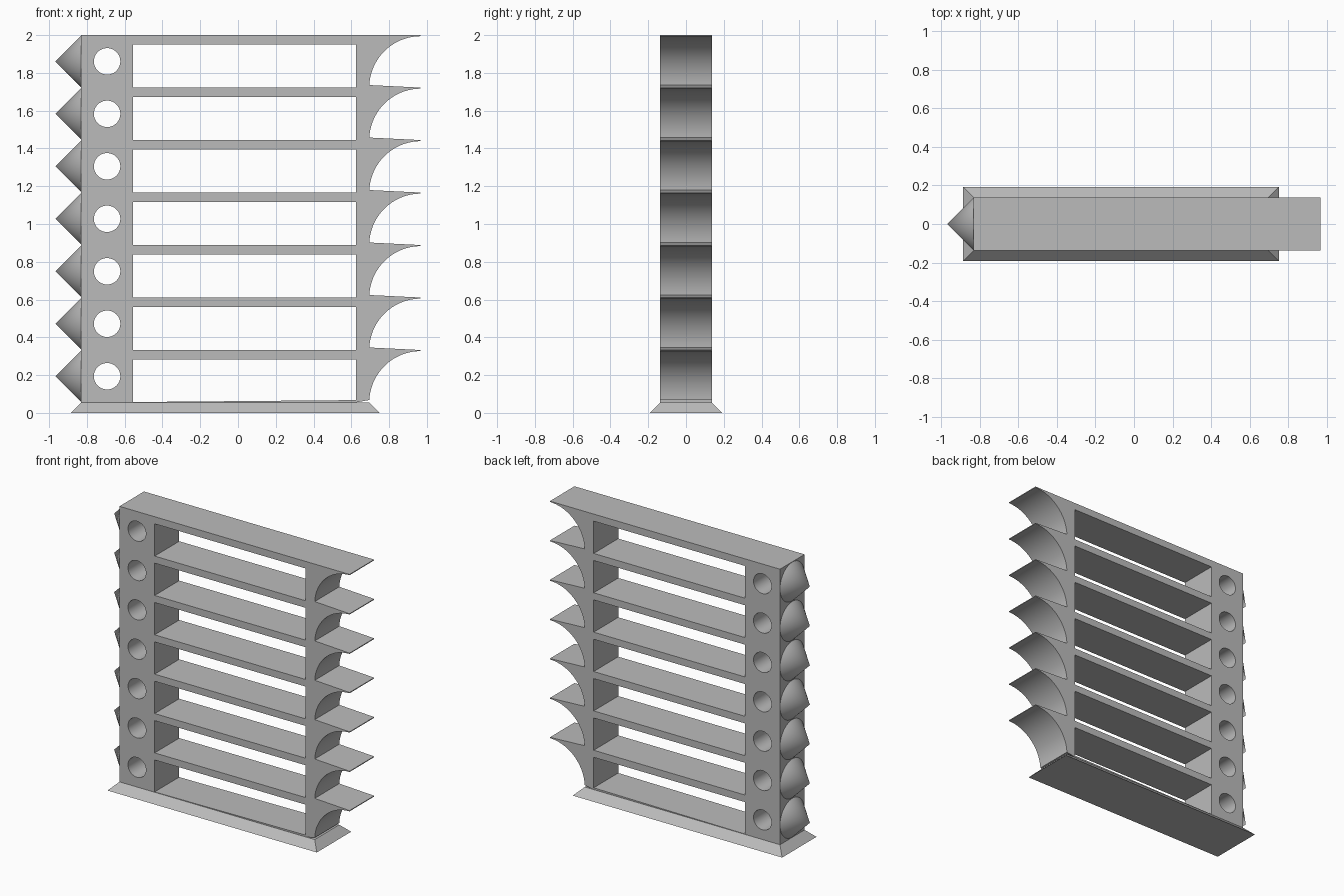
import bpy, bmesh
from math import sin, cos, pi, radians
from mathutils import Matrix

TIERS = 7
BASE_H = 0.055
PITCH = (2 - BASE_H) / TIERS
RAIL = 0.05            # thickness of each horizontal rail
HALF_D = 0.137         # half depth of the frame
LEFT, RIGHT = -0.83, 0.695
WIN_L, WIN_R = -0.555, 0.625
TIP_X = 0.967
HOLE_X, HOLE_R = -0.693, 0.07

if "Cube" in bpy.data.objects:
    bpy.data.objects.remove(bpy.data.objects["Cube"])

grey = bpy.data.materials.new("plain grey")
grey.use_nodes = True
COLOUR = (0.5, 0.5, 0.5, 1)
grey.diffuse_color = COLOUR
grey.node_tree.nodes["Principled BSDF"].inputs["Base Color"].default_value = COLOUR


def select(obj):
    bpy.ops.object.select_all(action='DESELECT')
    obj.select_set(True)
    bpy.context.view_layer.objects.active = obj


def mesh_object(name, bm):
    mesh = bpy.data.meshes.new(name)
    bm.to_mesh(mesh)
    bm.free()
    obj = bpy.data.objects.new(name, mesh)
    bpy.context.collection.objects.link(obj)
    mesh.materials.append(grey)
    select(obj)
    bpy.ops.object.shade_smooth_by_angle(angle=radians(30))
    return obj


def add_loop(curve, points):
    spline = curve.splines.new('POLY')
    spline.points.add(len(points) - 1)
    for p, (x, z) in zip(spline.points, points):
        p.co = (x, z, 0, 1)
    spline.use_cyclic_u = True


# Frame: one filled profile with scooped brackets, windows and round holes
curve = bpy.data.curves.new("frame_profile", 'CURVE')
curve.dimensions = '2D'
curve.fill_mode = 'BOTH'
curve.extrude = HALF_D

outline = [(LEFT, 2), (LEFT, BASE_H)]
radius = TIP_X - RIGHT
for i in range(TIERS):
    z = BASE_H + i * PITCH
    for k in range(33):
        a = pi / 2 * k / 32
        outline.append((TIP_X - radius * cos(a), z + radius * sin(a)))
    outline.append((TIP_X, z + PITCH))
    if i < TIERS - 1:
        outline.append((RIGHT, z + PITCH - 0.0005))
    top = z + PITCH - RAIL
    low = z + 0.0005 if i == 0 else z
    add_loop(curve, [(WIN_L, low), (WIN_R, low), (WIN_R, top), (WIN_L, top)])
    zc = z + PITCH / 2
    add_loop(curve, [(HOLE_X + HOLE_R * cos(2 * pi * k / 48),
                      zc + HOLE_R * sin(2 * pi * k / 48)) for k in range(48)])
# The underside of each scoop begins at the rail top, so drop the helper corners
outline = [p for p in outline if not (p[0] == RIGHT)]
add_loop(curve, outline)

profile = bpy.data.objects.new("frame_profile", curve)
bpy.context.collection.objects.link(profile)
bpy.context.view_layer.update()
bm = bmesh.new()
bm.from_mesh(profile.to_mesh())
profile.to_mesh_clear()
bpy.data.objects.remove(profile)
bm.transform(Matrix.Rotation(pi / 2, 4, 'X'))
bmesh.ops.remove_doubles(bm, verts=bm.verts, dist=0.0001)
bmesh.ops.recalc_face_normals(bm, faces=bm.faces)
mesh_object("frame", bm)

# Base: a low plinth with sloping sides
bm = bmesh.new()
bmesh.ops.create_cube(bm, size=1)
for v in bm.verts:
    upper = v.co.z > 0
    flare = 0 if upper else 0.055
    v.co.x = RIGHT + flare if v.co.x > 0 else LEFT - flare
    v.co.y = (HALF_D + flare) * (1 if v.co.y > 0 else -1)
    v.co.z = BASE_H if upper else 0
mesh_object("base", bm)

# Spikes: a column of cones on the model's right side
LENGTH = 0.137
for i in range(TIERS):
    bm = bmesh.new()
    bmesh.ops.create_cone(bm, cap_ends=True, segments=48, radius1=HALF_D,
                          radius2=0, depth=LENGTH)
    bm.transform(Matrix.Translation((LEFT - LENGTH / 2, 0, BASE_H + (i + 0.5) * PITCH))
                 @ Matrix.Rotation(-pi / 2, 4, 'Y'))
    mesh_object(f"spike_{i + 1}", bm)
